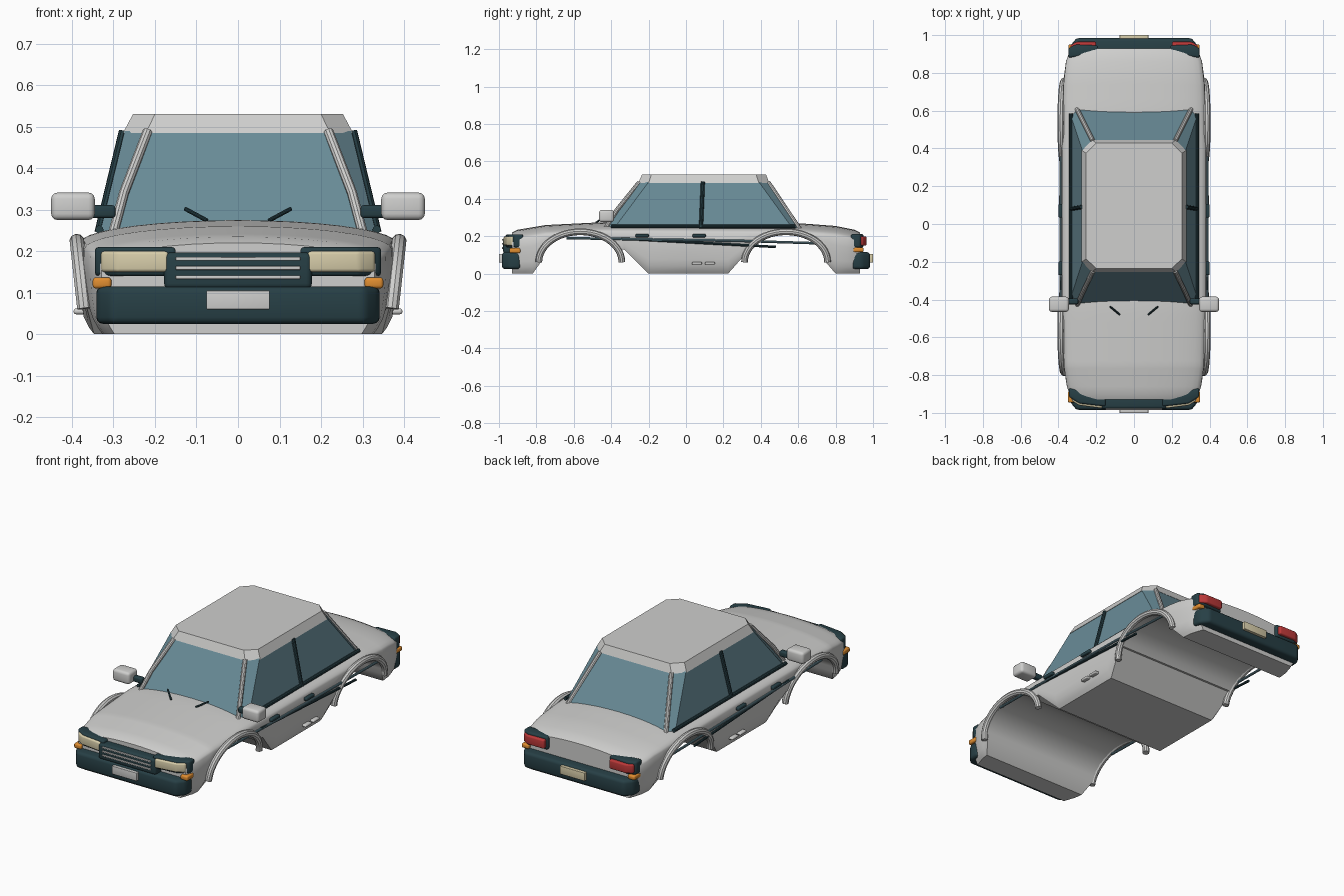
import bpy, bmesh, math
from mathutils import Vector

if "Cube" in bpy.data.objects:
    bpy.data.objects.remove(bpy.data.objects["Cube"], do_unlink=True)


def material(name, r, g, b):
    m = bpy.data.materials.new(name)
    m.use_nodes = True
    m.diffuse_color = (r, g, b, 1)
    m.node_tree.nodes["Principled BSDF"].inputs["Base Color"].default_value = (r, g, b, 1)
    return m


PAINT = material("pale grey paint", 0.62, 0.62, 0.61)
GLASS = material("teal glass", 0.14, 0.26, 0.31)
DARK = material("dark trim", 0.02, 0.05, 0.06)
CREAM = material("cream lamp", 0.68, 0.61, 0.4)
ORANGE = material("orange lamp", 0.75, 0.27, 0.03)
RED = material("red lamp", 0.5, 0.04, 0.04)


def add(name, mesh, mat, smooth=True):
    ob = bpy.data.objects.new(name, mesh)
    bpy.context.collection.objects.link(ob)
    mesh.materials.clear()
    mesh.materials.append(mat)
    if smooth:
        bpy.ops.object.select_all(action="DESELECT")
        ob.select_set(True)
        bpy.context.view_layer.objects.active = ob
        bpy.ops.object.shade_smooth_by_angle(angle=math.radians(35))
    return ob


def loft(name, rings, mat, smooth=True, bevel=0):
    """Skin a list of closed rings and cap both ends."""
    bm = bmesh.new()
    loops = [[bm.verts.new(p) for p in ring] for ring in rings]
    for a, b in zip(loops, loops[1:]):
        for i in range(len(a)):
            j = (i + 1) % len(a)
            bm.faces.new((a[i], a[j], b[j], b[i]))
    bm.faces.new(loops[0])
    bm.faces.new(loops[-1])
    bmesh.ops.recalc_face_normals(bm, faces=bm.faces)
    if bevel:
        bmesh.ops.bevel(bm, geom=bm.edges[:], offset=bevel, segments=3,
                        profile=0.5, affect="EDGES", clamp_overlap=True)
    mesh = bpy.data.meshes.new(name)
    bm.to_mesh(mesh)
    bm.free()
    return add(name, mesh, mat, smooth)


def prism(name, plan, z0, z1, mat, bevel=0.008):
    return loft(name, [[(x, y, z) for x, y in plan] for z in (z0, z1)], mat, True, bevel)


def box(name, xs, ys, zs, mat, bevel=0.008):
    (a, b), (c, d) = xs, ys
    return prism(name, [(a, c), (b, c), (b, d), (a, d)], zs[0], zs[1], mat, bevel)


def tube(name, points, radius, mat):
    cu = bpy.data.curves.new(name, "CURVE")
    cu.dimensions = "3D"
    cu.bevel_depth = radius
    cu.bevel_resolution = 3
    cu.use_fill_caps = True
    sp = cu.splines.new("POLY")
    sp.points.add(len(points) - 1)
    for p, co in zip(sp.points, points):
        p.co = (*co, 1)
    tmp = bpy.data.objects.new("tmp", cu)
    bpy.context.collection.objects.link(tmp)
    dg = bpy.context.evaluated_depsgraph_get()
    mesh = bpy.data.meshes.new_from_object(tmp.evaluated_get(dg))
    bpy.data.objects.remove(tmp, do_unlink=True)
    return add(name, mesh, mat)


def lerp(table, t):
    if t <= table[0][0]:
        return table[0][1]
    for (a, u), (b, v) in zip(table, table[1:]):
        if t <= b:
            return u + (v - u) * (t - a) / (b - a)
    return table[-1][1]


# Body shell: cross-sections along the length, arches shaped in the underside
WIDTH = [(-0.93, 0.33), (-0.87, 0.355), (-0.75, 0.373), (-0.4, 0.385),
         (0.4, 0.385), (0.75, 0.375), (0.87, 0.36), (0.93, 0.335)]
TOP = [(-0.93, 0.22), (-0.9, 0.235), (-0.75, 0.26), (-0.45, 0.275),
       (0.6, 0.27), (0.8, 0.255), (0.9, 0.235), (0.93, 0.22)]
TUCK = [(0, 0.9), (0.03, 0.96), (0.1, 0.99), (0.16, 1), (0.25, 0.985)]
ARCHES = (-0.565, 0.535)


def arch_line(yc):
    pts = []
    for i in range(15):
        a = math.pi * (1 - i / 14)
        pts.append((yc + 0.205 * math.cos(a), 0.07 + 0.14 * math.sin(a)))
    return pts


front, rear = (arch_line(y) for y in ARCHES)
under = ([(-0.93, 0), (-0.9, 0), (-0.86, 0), (-0.82, 0)] + front[:-2] + [(-0.33, 0.13), (-0.2, 0)]
         + [(0, 0), (0.225, 0), (0.34, 0.13)] + rear[2:] + [(0.8, 0), (0.86, 0), (0.9, 0), (0.93, 0)])
rings = []
for y, bot in under:
    w, top = lerp(WIDTH, y), lerp(TOP, y)
    shoulder = top - 0.055
    bot = min(bot, shoulder - 0.005)
    half = []
    for k in range(7):
        z = bot + (shoulder - bot) * (k / 6) ** 1.5
        half.append((w * lerp(TUCK, z), z))
    ws = half[-1][0]
    for k in range(1, 9):
        t = math.pi / 2 * k / 9
        half.append((ws * math.cos(t), shoulder + 0.055 * math.sin(t)))
    ring = half + [(0, top)] + [(-x, z) for x, z in reversed(half)]
    rings.append([(x, y, z) for x, z in ring])
loft("body_shell", rings, PAINT)


# Greenhouse and roof as tapered octagons
def octagon(z, xs, xe, yf, ycf, yr, ycr):
    right = [(xe, yf), (xs, ycf), (xs, ycr), (xe, yr)]
    return [(x, y, z) for x, y in right] + [(-x, y, z) for x, y in reversed(right)]


low = octagon(0.235, 0.335, 0.3, -0.435, -0.39, 0.615, 0.575)
high = octagon(0.49, 0.273, 0.22, -0.25, -0.2, 0.44, 0.39)
loft("cabin_glass", [low, high], GLASS, False)
loft("roof", [octagon(0.485, 0.277, 0.222, -0.255, -0.2, 0.445, 0.39),
              octagon(0.53, 0.253, 0.2, -0.235, -0.185, 0.428, 0.375)], PAINT, False)

# Bumpers and number plates
for end, s, plate in (("front", -1, PAINT), ("rear", 1, CREAM)):
    half = [(0.342, s * 0.885), (0.34, s * 0.94), (0.305, s * 0.984)]
    plan = half + [(-x, y) for x, y in reversed(half)]
    prism(end + "_bumper", plan, 0.025, 0.115, DARK, 0.016)
    box(end + "_plate", (-0.076, 0.076), sorted((s * 0.975, s)), (0.06, 0.105), plate, 0.002)

# Grille with slats
box("grille", (-0.178, 0.178), (-0.978, -0.9), (0.108, 0.197), DARK, 0.014)
for i in range(3):
    z = 0.133 + i * 0.022
    box("grille_slat", (-0.15, 0.15), (-0.984, -0.97), (z, z + 0.009), PAINT, 0.002)

for s in (1, -1):
    side = "left" if s > 0 else "right"

    def flip(plan):
        return [(s * x, y) for x, y in plan]

    def span(a, b):
        return sorted((s * a, s * b))

    # Front lamps
    prism(side + "_headlamp_surround", flip([(0.15, -0.89), (0.15, -0.966), (0.29, -0.95),
          (0.345, -0.915), (0.345, -0.87)]), 0.14, 0.21, DARK, 0.01)
    prism(side + "_headlamp", flip([(0.168, -0.93), (0.168, -0.976), (0.292, -0.96),
          (0.33, -0.935), (0.33, -0.91)]), 0.15, 0.2, CREAM)
    box(side + "_front_indicator", span(0.305, 0.35), (-0.945, -0.885), (0.11, 0.137), ORANGE)

    # Tail lamps
    prism(side + "_tail_lamp_surround", flip([(0.19, 0.9), (0.19, 0.945), (0.31, 0.95),
          (0.347, 0.93), (0.347, 0.88)]), 0.14, 0.212, DARK, 0.01)
    prism(side + "_tail_lamp", flip([(0.2, 0.92), (0.2, 0.965), (0.305, 0.965),
          (0.337, 0.945), (0.337, 0.92)]), 0.15, 0.2, RED)
    box(side + "_rear_indicator", span(0.305, 0.348), (0.89, 0.95), (0.115, 0.14), ORANGE)

    # Wing mirror
    box(side + "_mirror", span(0.345, 0.45), (-0.465, -0.385), (0.275, 0.341), PAINT, 0.015)
    box(side + "_mirror_arm", span(0.295, 0.36), (-0.425, -0.395), (0.28, 0.311), DARK)

    # Pillars, window sill and wiper
    tube(side + "_front_pillar", [(s * 0.303, -0.435, 0.235), (s * 0.275, -0.37, 0.34),
                                  (s * 0.218, -0.25, 0.488)], 0.012, PAINT)
    tube(side + "_rear_pillar", [(s * 0.303, 0.61, 0.235), (s * 0.218, 0.44, 0.488)], 0.012, PAINT)
    tube(side + "_door_pillar", [(s * 0.335, 0.08, 0.245), (s * 0.276, 0.09, 0.49)], 0.011, DARK)
    tube(side + "_window_sill", [(s * 0.334, -0.4, 0.252), (s * 0.334, 0.585, 0.252)], 0.01, DARK)
    tube(side + "_wiper", [(s * 0.075, -0.48, 0.274), (s * 0.127, -0.437, 0.302)], 0.005, DARK)

    # Wheel arch flares
    for end, yc in zip(("front", "rear"), ARCHES):
        path = []
        for i in range(25):
            a = math.pi * i / 24
            path.append((s * (0.37 + 0.018 * math.sin(a)), yc - 0.222 * math.cos(a),
                         0.062 + 0.162 * math.sin(a)))
        tube(f"{side}_{end}_arch_flare", path, 0.018, PAINT)

    # Door handles, side strips and sill plates
    for y in (-0.235, 0.07):
        box(side + "_door_handle", span(0.37, 0.4), (y - 0.036, y + 0.036), (0.194, 0.212), DARK, 0.006)
    tube(side + "_side_moulding", [(s * 0.386, -0.35, 0.188), (s * 0.388, 0.48, 0.143)], 0.007, DARK)
    tube(side + "_side_strip", [(s * 0.384, -0.64, 0.19), (s * 0.388, -0.2, 0.183),
                                (s * 0.388, 0.3, 0.175), (s * 0.378, 0.72, 0.162)], 0.007, GLASS)
    for y in (0.058, 0.128):
        box(side + "_sill_plate", span(0.36, 0.396), (y - 0.027, y + 0.027), (0.048, 0.062), PAINT, 0.006)
